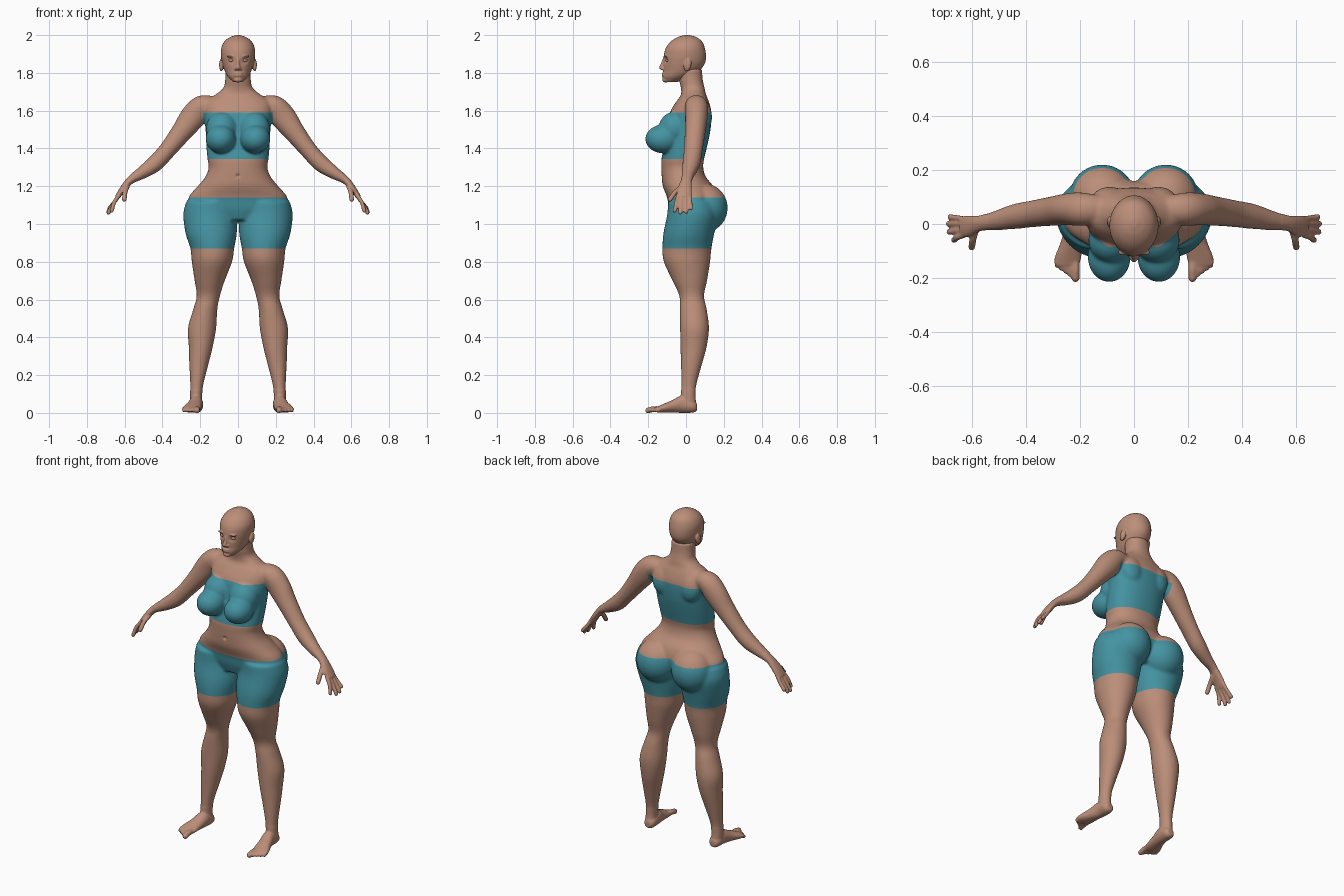
import bpy
import bmesh
import math
from mathutils import Vector, Matrix

if "Cube" in bpy.data.objects:
    bpy.data.objects.remove(bpy.data.objects["Cube"], do_unlink=True)


def make_material(name, rgb):
    mat = bpy.data.materials.new(name)
    mat.use_nodes = True
    mat.diffuse_color = (*rgb, 1)
    mat.node_tree.nodes["Principled BSDF"].inputs["Base Color"].default_value = (*rgb, 1)
    return mat


skin = make_material("skin", (.5, .27, .19))
fabric = make_material("teal_fabric", (.058, .29, .36))


def smooth_rows(rows, steps=5):
    """Catmull-Rom interpolation through rows of numbers."""
    rows = [Vector(r) for r in rows]
    padded = [rows[0] * 2 - rows[1]] + rows + [rows[-1] * 2 - rows[-2]]
    result = []
    for a, b, c, d in zip(padded, padded[1:], padded[2:], padded[3:]):
        for i in range(steps):
            t = i / steps
            result.append((b * 2 + (c - a) * t + (a * 2 - b * 5 + c * 4 - d) * t ** 2
                           + (b * 3 - a - c * 3 + d) * t ** 3) / 2)
    return result + [rows[-1]]


def loft(bm, rows, side=(1, 0, 0), normal=None, mirror=1, power=2, count=32):
    """Closed tube through rows of x, y, z, radius along side, radius across."""
    rows = smooth_rows(rows)
    rings = []
    for i, row in enumerate(rows):
        centre = Vector(row[:3])
        before, after = rows[max(i - 1, 0)], rows[min(i + 1, len(rows) - 1)]
        n = Vector(normal) if normal else (Vector(after[:3]) - Vector(before[:3])).normalized()
        u = Vector(side)
        u = (u - n * u.dot(n)).normalized()
        w = n.cross(u)
        ring = []
        for k in range(count):
            angle = math.tau * k / count
            c, s = math.cos(angle), math.sin(angle)
            c = math.copysign(abs(c) ** (2 / power), c)
            s = math.copysign(abs(s) ** (2 / power), s)
            p = centre + u * (c * max(row[3], .002)) + w * (s * max(row[4], .002))
            ring.append(bm.verts.new((p.x * mirror, p.y, p.z)))
        rings.append(ring)
    for lower, upper in zip(rings, rings[1:]):
        for k in range(count):
            j = (k + 1) % count
            bm.faces.new((lower[k], lower[j], upper[j], upper[k]))
    bm.faces.new(rings[0][::-1])
    bm.faces.new(rings[-1])


def ball(bm, centre, radii, tilt=0):
    matrix = (Matrix.Translation(centre) @ Matrix.Rotation(tilt, 4, "X")
              @ Matrix.Diagonal((*radii, 1)))
    bmesh.ops.create_uvsphere(bm, u_segments=32, v_segments=20, radius=1, matrix=matrix)


def digit(bm, points, radius, mirror):
    """Finger or toe with a round tip."""
    loft(bm, [(*p, radius, radius) for p in points], (0, 1, .3), mirror=mirror, count=16)
    x, y, z = points[-1]
    ball(bm, (x * mirror, y, z), (radius,) * 3)


def finish(bm, name, voxel=None, smoothing=3):
    """Turn the parts into one object, fused by a voxel remesh when asked."""
    bmesh.ops.recalc_face_normals(bm, faces=bm.faces)
    mesh = bpy.data.meshes.new(name)
    bm.to_mesh(mesh)
    bm.free()
    obj = bpy.data.objects.new(name, mesh)
    bpy.context.collection.objects.link(obj)
    if voxel:
        remesh = obj.modifiers.new("fuse", "REMESH")
        remesh.mode = "VOXEL"
        remesh.voxel_size = voxel
        soften = obj.modifiers.new("soften", "SMOOTH")
        soften.factor = .5
        soften.iterations = smoothing
        graph = bpy.context.evaluated_depsgraph_get()
        fused = bpy.data.meshes.new_from_object(obj.evaluated_get(graph))
        obj.modifiers.clear()
        obj.data = fused
    obj.data.materials.clear()
    obj.data.materials.append(skin)
    obj.data.materials.append(fabric)
    obj.data.shade_smooth()
    return obj


def dent(bm, centre, radius, depth):
    """Push the surface back along y with a soft falloff."""
    for v in bm.verts:
        distance = (v.co - Vector(centre)).length / radius
        if distance < 3:
            v.co.y += depth * math.exp(-distance ** 2)


UP = (0, 0, 1)
body = bmesh.new()

# Torso and neck: height, depth centre, half width, half depth
torso = [(1.02, .02, .14, .09), (1.08, .03, .25, .12), (1.14, .03, .262, .13),
         (1.2, .01, .213, .133), (1.25, -.012, .173, .117), (1.3, -.02, .155, .111),
         (1.345, -.017, .162, .113), (1.42, 0, .168, .114), (1.5, .015, .172, .115),
         (1.59, .025, .18, .11), (1.65, .035, .17, .085), (1.685, .04, .12, .066),
         (1.72, .036, .078, .063), (1.76, .027, .068, .062), (1.82, .022, .066, .062)]
loft(body, [(0, y, z, a, b) for z, y, a, b in torso], normal=UP, power=2.2, count=48)

leg = [(.14, .03, 1.12, .135, .125), (.147, .035, 1.05, .143, .135),
       (.142, .015, .95, .136, .135), (.136, .005, .87, .116, .13),
       (.138, .005, .8, .107, .123), (.15, .02, .7, .08, .092),
       (.157, .03, .62, .062, .066), (.173, .038, .55, .064, .072),
       (.19, .045, .45, .075, .077), (.197, .04, .35, .064, .07),
       (.208, .028, .25, .05, .055), (.218, .015, .15, .035, .041),
       (.222, .012, .09, .032, .039), (.222, .013, .045, .032, .042)]
foot = [(.22, .058, .03, .02, .02), (.22, .035, .036, .034, .035),
        (.222, -.02, .046, .037, .046), (.232, -.07, .035, .041, .034),
        (.244, -.12, .024, .049, .023), (.248, -.155, .017, .045, .015)]
arm = [(.12, .055, 1.63, .05, .045), (.19, .055, 1.622, .062, .06),
       (.24, .055, 1.565, .06, .068), (.3, .048, 1.485, .055, .056),
       (.375, .038, 1.39, .05, .046), (.44, .028, 1.32, .047, .045),
       (.51, .013, 1.27, .037, .034), (.565, .004, 1.235, .029, .022),
       (.59, -.002, 1.21, .033, .019), (.617, -.008, 1.175, .04, .016),
       (.64, -.01, 1.14, .039, .013)]
fingers = [(-.04, -.06, .668, 1.07), (-.02, -.03, .686, 1.06),
           (0, .001, .688, 1.064), (.018, .026, .682, 1.083)]

for s in (1, -1):
    # Limbs
    loft(body, leg, normal=(0, 0, -1), mirror=s)
    loft(body, foot, normal=(0, -1, 0), mirror=s)
    loft(body, arm, side=(0, 1, 0), mirror=s)
    # Fingers and thumb
    for root, tip, x, z in fingers:
        digit(body, [(.628, root, 1.155), (.655, (root + tip) / 2, 1.115), (x, tip, z)], .011, s)
    digit(body, [(.585, -.015, 1.2), (.597, -.055, 1.17), (.602, -.085, 1.13)], .013, s)
    # Toes
    for i in range(5):
        x = .217 + .017 * i
        digit(body, [(x + .002, -.13, .02), (x, -.17 + .007 * i, .02),
                     (x, -.2 + .012 * i, .013)], .0155 if i == 0 else .0105, s)
    # Bust and buttocks
    ball(body, (s * .092, -.122, 1.45), (.08, .094, .076))
    ball(body, (s * .085, -.06, 1.505), (.085, .085, .09))
    ball(body, (s * .118, .1, 1.085), (.122, .121, .128))
    # Shoulder blade
    ball(body, (s * .09, .085, 1.58), (.07, .052, .09), .15)

body_obj = finish(body, "body", .0055)

# Soften the joints, add the navel, then cut the clothing edges
bm = bmesh.new()
bm.from_mesh(body_obj.data)
broad = [v for v in bm.verts if .12 < v.co.z < 1.74 and abs(v.co.x) < .55]
for _ in range(14):
    bmesh.ops.smooth_vert(bm, verts=broad, factor=.5, use_axis_x=True,
                          use_axis_y=True, use_axis_z=True)
dent(bm, (0, -.13, 1.255), .008, .012)
for z in (.87, 1.14, 1.345, 1.59):
    bmesh.ops.bisect_plane(bm, geom=bm.verts[:] + bm.edges[:] + bm.faces[:],
                           plane_co=(0, 0, z), plane_no=UP)
for x in (-.185, .185):
    sides = [f for f in bm.faces if 1.345 < f.calc_center_median().z < 1.59]
    geom = {e for f in sides for e in f.edges} | {v for f in sides for v in f.verts}
    bmesh.ops.bisect_plane(bm, geom=sides + list(geom), plane_co=(x, 0, 0), plane_no=(1, 0, 0))
for f in bm.faces:
    c = f.calc_center_median()
    shorts = .87 < c.z < 1.14 and abs(c.x) < .4
    bandeau = 1.345 < c.z < 1.59 and abs(c.x) < .185
    f.material_index = int(shorts or bandeau)
    f.smooth = True
bm.to_mesh(body_obj.data)
bm.free()

# Head: height, depth centre, half width, half depth
head = bmesh.new()
skull = [(1.752, -.08, .026, .036), (1.78, -.05, .054, .074), (1.81, -.025, .07, .095),
         (1.85, -.01, .083, .11), (1.89, -.006, .09, .112), (1.93, -.004, .089, .104),
         (1.965, .002, .073, .084), (1.988, .005, .045, .052), (2, .005, .012, .015)]
loft(head, [(0, y, z, a, b) for z, y, a, b in skull], normal=UP, count=48)
# Nose, lips and chin
loft(head, [(0, -.112, 1.878, .008, .01), (0, -.122, 1.85, .009, .011),
            (0, -.129, 1.826, .013, .013), (0, -.122, 1.815, .011, .008)], normal=UP)
for z in (1.786, 1.796):
    ball(head, (0, -.118, z), (.024, .011, .006))
ball(head, (0, -.108, 1.763), (.024, .018, .014))
for s in (1, -1):
    ball(head, (s * .012, -.12, 1.821), (.009, .011, .008))
    ball(head, (s * .034, -.105, 1.888), (.026, .012, .007))
    ball(head, (s * .088, .008, 1.842), (.012, .02, .034), -.2)
head_obj = finish(head, "head", .0035, 4)
bm = bmesh.new()
bm.from_mesh(head_obj.data)
for s in (1, -1):
    dent(bm, (s * .034, -.108, 1.866), .016, .01)
bm.to_mesh(head_obj.data)
bm.free()

# Closed eyelids in the sockets
lids = bmesh.new()
for s in (1, -1):
    ball(lids, (s * .035, -.092, 1.866), (.016, .016, .011))
finish(lids, "eyelids")
